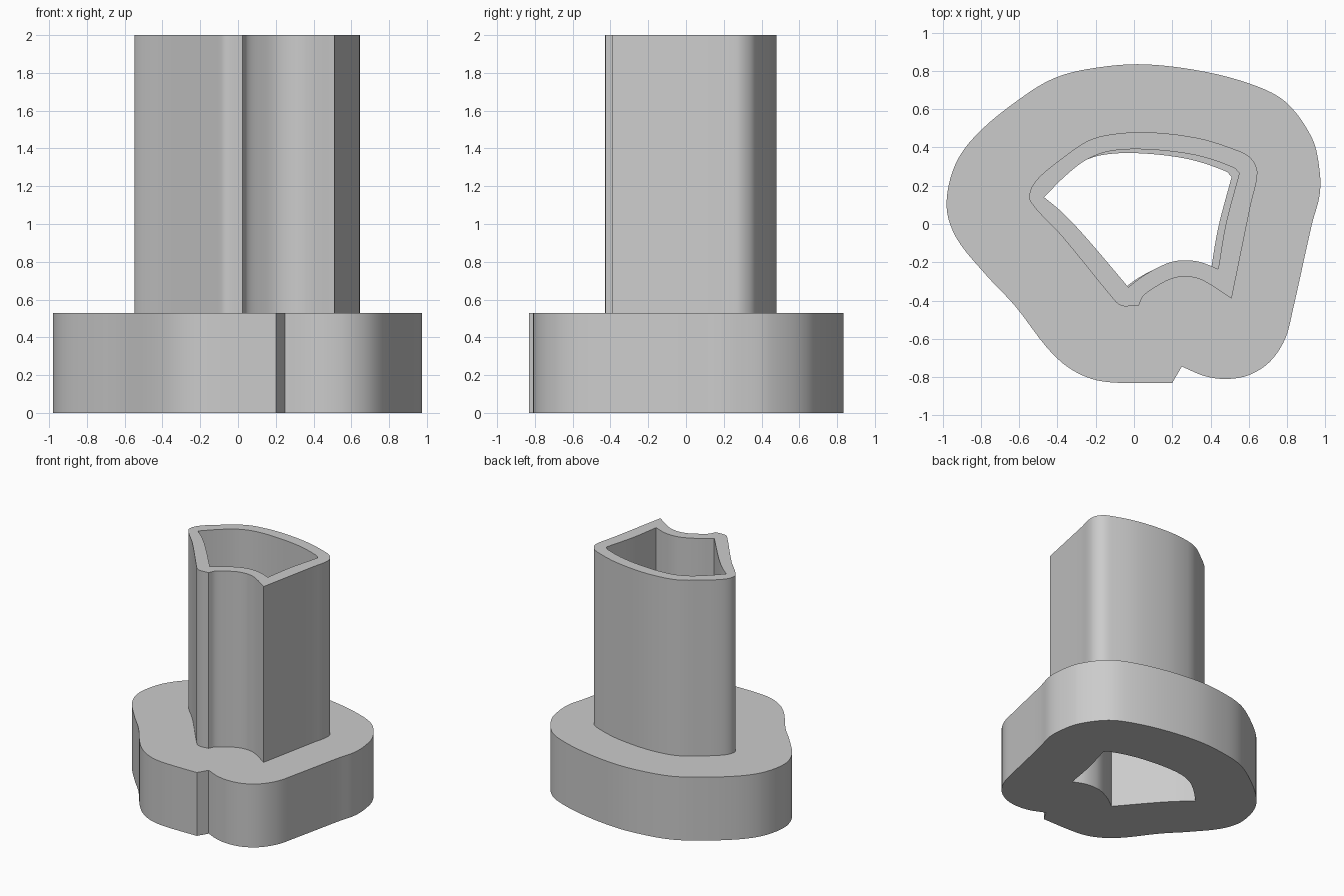
import bpy
import bmesh
import math
from mathutils import Vector

cube = bpy.data.objects.get("Cube")
if cube:
    bpy.data.objects.remove(cube, do_unlink=True)

BASE_TOP = 0.53
TUBE_TOP = 2.0

# Material
grey = bpy.data.materials.new("light grey plastic")
grey.use_nodes = True
grey.diffuse_color = (0.6, 0.6, 0.6, 1)
grey.node_tree.nodes["Principled BSDF"].inputs["Base Color"].default_value = grey.diffuse_color


def smooth_run(points, steps=5):
    """Pass a smooth curve through an open run of points; its ends stay sharp."""
    pts = [Vector(p) for p in points]
    pts = [2 * pts[0] - pts[1]] + pts + [2 * pts[-1] - pts[-2]]
    result = []
    for a, b, c, d in zip(pts, pts[1:], pts[2:], pts[3:]):
        # Tangents scaled to the local spacing avoid overshoot on uneven points
        length = (c - b).length
        start = (c - a) * (length / ((c - b).length + (b - a).length))
        end = (d - b) * (length / ((c - b).length + (d - c).length))
        for i in range(steps):
            t = i / steps
            h = t * t * (3 - 2 * t)
            result.append(b * (1 - h) + c * h
                          + start * t * (1 - t) ** 2 - end * t * t * (1 - t))
    return result


def outline(*runs):
    """Join runs into a closed loop; each run ends where the next one begins."""
    loop = []
    for run, following in zip(runs, runs[1:] + runs[:1]):
        loop += smooth_run(run + [following[0]])
    return loop


def hollow_prism(name, outer, inner, bottom, top):
    """Extrude the ring between two outlines."""
    bm = bmesh.new()
    for loop in (outer, inner):
        verts = [bm.verts.new((p.x, p.y, bottom)) for p in loop]
        for a, b in zip(verts, verts[1:] + verts[:1]):
            bm.edges.new((a, b))
    bmesh.ops.triangle_fill(bm, edges=bm.edges[:], use_beauty=True, normal=(0, 0, 1))
    ring = bmesh.ops.extrude_face_region(bm, geom=bm.faces[:], use_keep_orig=True)
    raised = [v for v in ring["geom"] if isinstance(v, bmesh.types.BMVert)]
    bmesh.ops.translate(bm, verts=raised, vec=(0, 0, top - bottom))
    bmesh.ops.recalc_face_normals(bm, faces=bm.faces[:])
    mesh = bpy.data.meshes.new(name)
    bm.to_mesh(mesh)
    bm.free()
    mesh.materials.append(grey)
    obj = bpy.data.objects.new(name, mesh)
    bpy.context.collection.objects.link(obj)
    bpy.ops.object.select_all(action="DESELECT")
    obj.select_set(True)
    bpy.context.view_layer.objects.active = obj
    bpy.ops.object.shade_smooth_by_angle(angle=math.radians(30))
    return obj


# Broad base outline, with a notch in the front edge
base_outline = outline(
    [(.2, -.83)],
    [(.25, -.745), (.37, -.795), (.48, -.81), (.6, -.79), (.71, -.72), (.79, -.6),
     (.83, -.45), (.93, 0), (.97, .15), (.97, .28), (.93, .45), (.79, .64),
     (.6, .735), (.32, .805), (.02, .835), (-.24, .81), (-.41, .765), (-.56, .68),
     (-.8, .49), (-.93, .32), (-.98, .1), (-.93, -.07), (-.77, -.27), (-.62, -.43),
     (-.46, -.64), (-.35, -.745), (-.22, -.81), (-.08, -.83)],
)

# Outside of the tall tube
tube_outline = outline(
    [(.025, -.425), (.05, -.375), (.12, -.325), (.2, -.285), (.28, -.275), (.36, -.295)],
    [(.51, -.39), (.61, .1), (.645, .27), (.61, .345), (.54, .385), (.33, .45),
     (.06, .48), (-.14, .465), (-.25, .43), (-.38, .34), (-.49, .25), (-.54, .18),
     (-.54, .115), (-.38, -.06), (-.11, -.39), (-.08, -.42), (-.05, -.43)],
)

# Inside of the tall tube
bore_outline = outline(
    [(-.03, -.33), (.05, -.27), (.14, -.22), (.21, -.195), (.28, -.19), (.35, -.2)],
    [(.44, -.235), (.48, 0)],
    [(.55, .265), (.52, .295), (.32, .36), (.06, .39), (-.13, .38),
     (-.25, .335), (-.36, .25)],
    [(-.47, .14), (-.38, .065), (-.26, -.06)],
)

# The opening through the base sits slightly off the bore, leaving a narrow ledge
base_hole = [p + Vector((-.04, -.02)) for p in bore_outline]

hollow_prism("base", base_outline, base_hole, 0, BASE_TOP)
hollow_prism("tube", tube_outline, bore_outline, BASE_TOP, TUBE_TOP)
